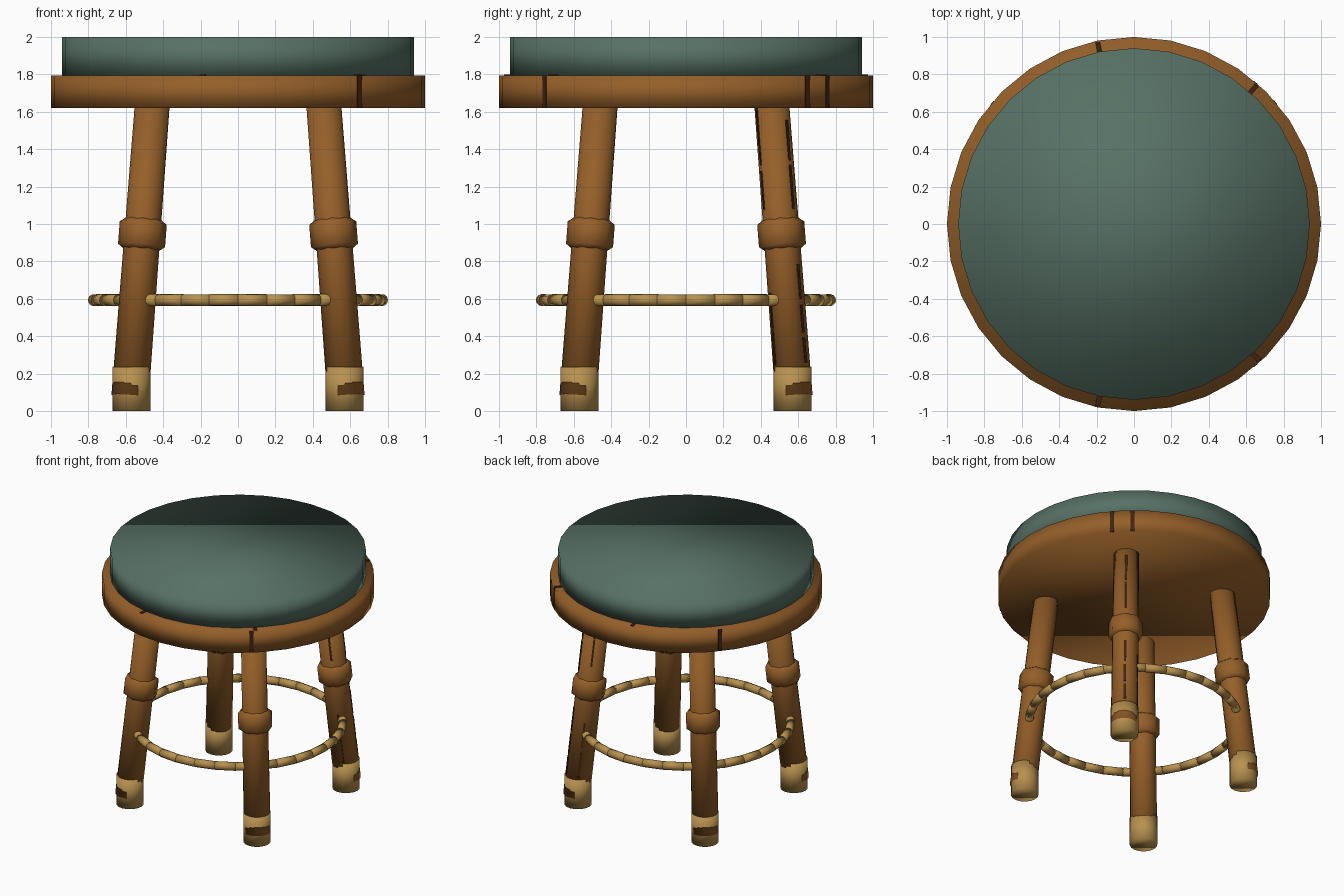
import bpy, bmesh, math, random
from mathutils import Vector, Matrix

if "Cube" in bpy.data.objects:
    bpy.data.objects.remove(bpy.data.objects["Cube"])

random.seed(3)


def material(name, rgb):
    m = bpy.data.materials.new(name)
    m.diffuse_color = (*rgb, 1)
    m.use_nodes = True
    m.node_tree.nodes["Principled BSDF"].inputs["Base Color"].default_value = m.diffuse_color
    return m


WOOD = material("brown wood", (0.30, 0.115, 0.022))
GREEN = material("green padding", (0.095, 0.165, 0.130))
TAN = material("tan wood", (0.48, 0.285, 0.078))
DARK = material("dark crack", (0.050, 0.016, 0.005))


def finish(bm, name, mat, smooth=True):
    bmesh.ops.recalc_face_normals(bm, faces=bm.faces)
    me = bpy.data.meshes.new(name)
    bm.to_mesh(me)
    bm.free()
    me.materials.append(mat)
    for p in me.polygons:
        p.use_smooth = smooth
    ob = bpy.data.objects.new(name, me)
    bpy.context.collection.objects.link(ob)
    return ob


def frame(p0, p1):
    d = (p1 - p0).normalized()
    rot = Vector((0, 0, 1)).rotation_difference(d).to_matrix().to_4x4()
    return Matrix.Translation(p0) @ rot


def lathe(bm, mat4, profile, sides, phase=0.0):
    """Capped stack of rings from (radius, height) pairs."""
    rings = []
    for r, h in profile:
        rings.append([bm.verts.new(mat4 @ Vector((
            r * math.cos(phase + 2 * math.pi * i / sides),
            r * math.sin(phase + 2 * math.pi * i / sides), h))) for i in range(sides)])
    for a, b in zip(rings, rings[1:]):
        for i in range(sides):
            j = (i + 1) % sides
            bm.faces.new((a[i], a[j], b[j], b[i]))
    bm.faces.new(rings[0][::-1])
    bm.faces.new(rings[-1])


def plate(bm, mat4, size):
    bmesh.ops.create_cube(bm, size=1, matrix=mat4 @ Matrix.Diagonal((*size, 1)))


ID = Matrix.Identity(4)

# seat board and cushion
bm = bmesh.new()
lathe(bm, ID, [(1.0, 1.62), (1.0, 1.795)], 32)
finish(bm, "seat_board", WOOD)
bm = bmesh.new()
lathe(bm, ID, [(0.94, 1.79), (0.94, 2.0)], 32)
finish(bm, "seat_cushion", GREEN)

# legs with knots and feet
Z_TOP, Z_LOW, Z_KNOT = 1.66, 0.08, 0.945


def leg_centre(sx, sy, z):
    c = 0.583 - 0.076 * z
    return Vector((sx * c, sy * c, z))


for sx in (-1, 1):
    for sy in (-1, 1):
        tag = ("front" if sy < 0 else "back") + ("_left" if sx < 0 else "_right")
        low, top = leg_centre(sx, sy, Z_LOW), leg_centre(sx, sy, Z_TOP)
        bm = bmesh.new()
        lathe(bm, frame(low, top), [(0.1, 0), (0.093, (top - low).length)], 16)
        leg = finish(bm, tag + "_leg", WOOD)
        bm = bmesh.new()
        lathe(bm, frame(leg_centre(sx, sy, Z_KNOT), top),
              [(0.092, -0.085), (0.126, -0.06), (0.126, 0.06), (0.092, 0.085)], 8)
        finish(bm, tag + "_knot", WOOD)
        bm = bmesh.new()
        lathe(bm, Matrix.Translation((sx * 0.57, sy * 0.57, 0)),
              [(0.102, 0), (0.102, 0.235)], 16)
        finish(bm, tag + "_foot", TAN)

# bamboo foot ring made of short straight canes
bm = bmesh.new()
for i in range(32):
    a, b = (2 * math.pi * k / 32 for k in (i, i + 1))
    p = Vector((0.77 * math.cos(a), 0.77 * math.sin(a), 0.593))
    q = Vector((0.77 * math.cos(b), 0.77 * math.sin(b), 0.593))
    lathe(bm, frame(p, q), [(0.032, -0.002), (0.032, (q - p).length + 0.002)], 10)
finish(bm, "foot_ring", TAN)

# cracks in the seat rim (side plates) and on its top edge
STEP = math.radians(11.25)
bm = bmesh.new()
for deg in (-49.3, 49.3, 40.7, 139.6):
    a = math.radians(deg)
    mid = (math.floor(a / STEP) + 0.5) * STEP
    apothem = math.cos(STEP / 2)
    m = (Matrix.Rotation(mid, 4, 'Z')
         @ Matrix.Translation((apothem, apothem * math.tan(a - mid), 1.708)))
    plate(bm, m, (0.006, 0.03, 0.174))
for deg in (101.3, -101.3, 48.5, -47.5):
    m = Matrix.Rotation(math.radians(deg), 4, 'Z') @ Matrix.Translation((0.963, 0, 1.795))
    plate(bm, m, (0.056, 0.024, 0.006))
finish(bm, "rim_cracks", DARK, False)

# broken cracks running down the back right leg
bm = bmesh.new()
low, top = leg_centre(1, 1, Z_LOW), leg_centre(1, 1, Z_TOP)
base = frame(low, top)
for deg, width in ((50, 0.018), (-62, 0.014), (122, 0.014)):
    h = 0.17
    while h < 1.48:
        n = random.uniform(0.1, 0.24)
        r = 0.1 - 0.007 * h / 1.58
        if not (0.72 < h + n and h < 0.97):
            m = (base @ Matrix.Rotation(math.radians(deg), 4, 'Z')
                 @ Matrix.Translation((r - 0.001, 0, h + n / 2)))
            plate(bm, m, (0.006, width, n))
        h += n + random.uniform(0.0, 0.05)
finish(bm, "leg_cracks", DARK, False)
